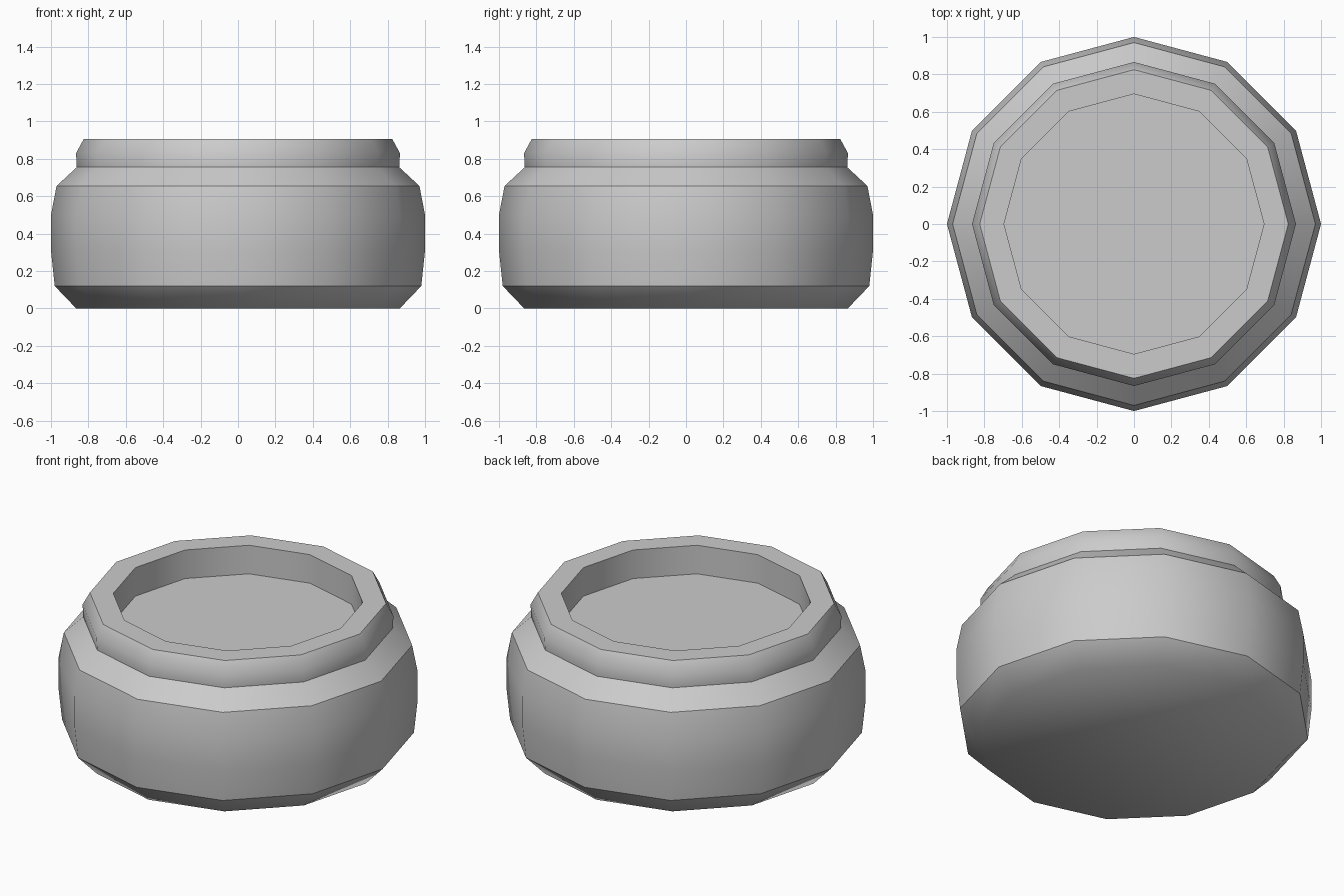
import bpy
import bmesh
from math import cos, sin, tau

cube = bpy.data.objects.get("Cube")
if cube:
    bpy.data.objects.remove(cube)

SIDES = 12

# Plain grey material
grey = bpy.data.materials.new("plain_grey")
grey.use_nodes = True
colour = (0.6, 0.6, 0.6, 1)
grey.diffuse_color = colour
grey.node_tree.nodes["Principled BSDF"].inputs["Base Color"].default_value = colour

# Profile from base to recess floor: radius, height, crisp ring
profile = [
    (0.865, 0.0, False),    # base
    (0.98, 0.12, True),     # lower chamfer
    (1.0, 0.31, False),     # belly
    (1.0, 0.5, False),
    (0.97, 0.655, True),    # shoulder
    (0.862, 0.755, True),   # neck
    (0.866, 0.83, False),
    (0.825, 0.905, True),   # rim
    (0.695, 0.905, True),
    (0.695, 0.73, True),    # recess floor
]

bm = bmesh.new()
rings = []
for radius, height, crisp in profile:
    rings.append([bm.verts.new((radius * cos(tau * i / SIDES),
                                radius * sin(tau * i / SIDES), height))
                  for i in range(SIDES)])

# Walls between neighbouring rings
for low, high in zip(rings, rings[1:]):
    for i in range(SIDES):
        j = (i + 1) % SIDES
        bm.faces.new((low[i], low[j], high[j], high[i]))

# Base and recess floor
bm.faces.new(reversed(rings[0]))
bm.faces.new(rings[-1])

# Smooth round the body, crisp along the chosen rings
for face in bm.faces:
    face.smooth = True
for ring, (radius, height, crisp) in zip(rings, profile):
    for i in range(SIDES):
        bm.edges.get((ring[i], ring[(i + 1) % SIDES])).smooth = not crisp

mesh = bpy.data.meshes.new("round_pot")
bm.to_mesh(mesh)
bm.free()
mesh.materials.append(grey)
pot = bpy.data.objects.new("round_pot", mesh)
bpy.context.collection.objects.link(pot)
